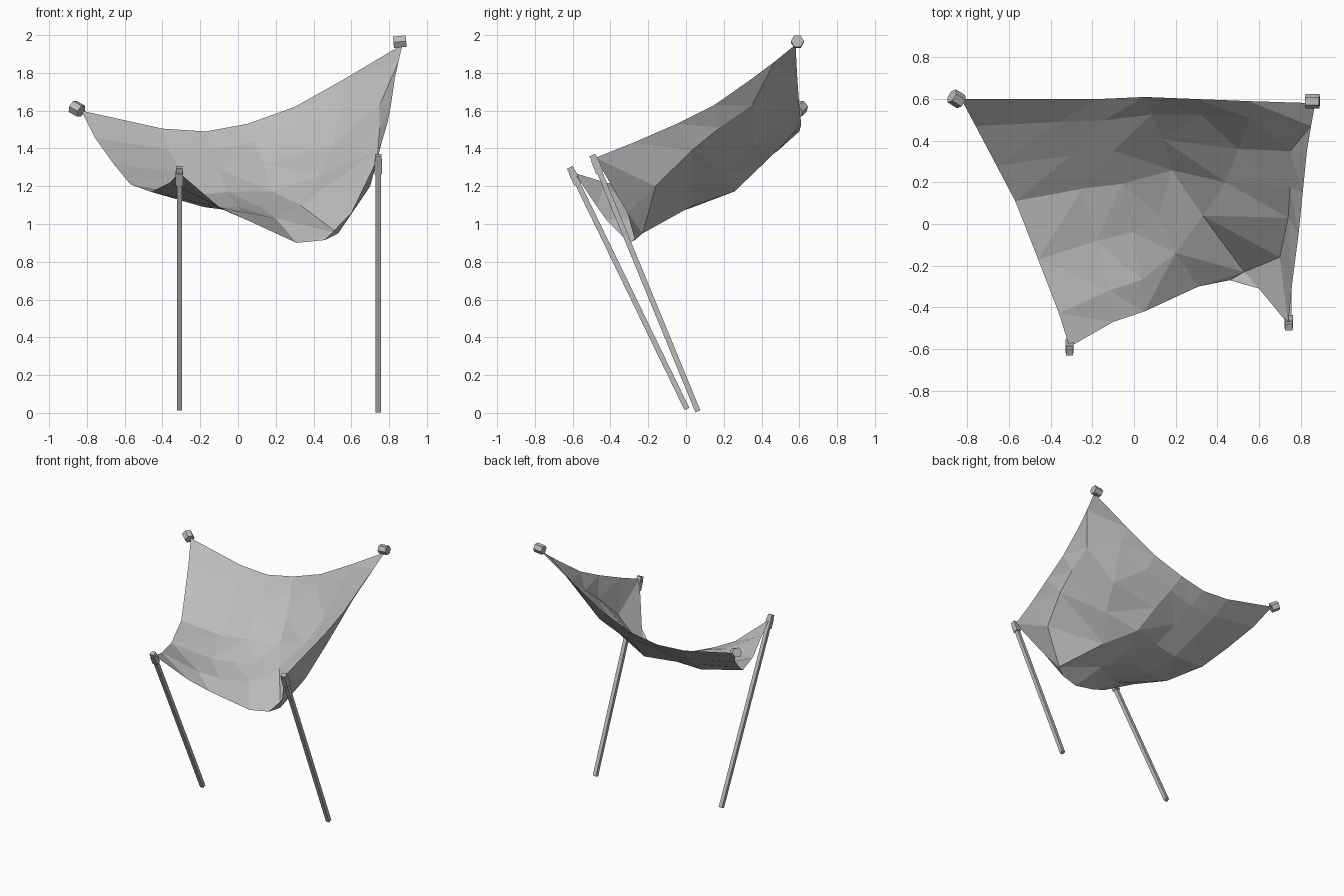
import bpy
import bmesh
from math import pi
from mathutils import Matrix, Vector

if "Cube" in bpy.data.objects:
    bpy.data.objects.remove(bpy.data.objects["Cube"], do_unlink=True)

grey = bpy.data.materials.new("plain_grey")
grey.use_nodes = True
shade = (0.5, 0.5, 0.5, 1.0)
grey.diffuse_color = shade
grey.node_tree.nodes["Principled BSDF"].inputs["Base Color"].default_value = shade


def finish(name, bm):
    """Turn a bmesh into a flat shaded grey object."""
    mesh = bpy.data.meshes.new(name)
    bm.to_mesh(mesh)
    bm.free()
    mesh.materials.append(grey)
    part = bpy.data.objects.new(name, mesh)
    bpy.context.collection.objects.link(part)
    return part


def prism(name, start, end, radius, sides):
    """Closed prism running from start to end."""
    start, end = Vector(start), Vector(end)
    axis = end - start
    bm = bmesh.new()
    bmesh.ops.create_cone(bm, cap_ends=True, segments=sides, radius1=radius,
                          radius2=radius, depth=axis.length,
                          matrix=Matrix.Rotation(pi / sides, 4, 'Z'))
    part = finish(name, bm)
    part.rotation_mode = 'QUATERNION'
    part.rotation_quaternion = axis.to_track_quat('Z', 'Y')
    part.location = (start + end) / 2


# Edges of the hanging cloth, front to back and right to left of the model
front_edge = [(-.31, -.59, 1.27), (-.1, -.47, 1.09), (.05, -.42, 1.02), (.31, -.3, .9),
              (.46, -.27, .915), (.6, -.31, 1.06), (.74, -.48, 1.35)]
back_edge = [(-.83, .6, 1.6), (-.4, .6, 1.505), (-.17, .6, 1.49), (.05, .61, 1.53),
             (.3, .6, 1.62), (.55, .59, 1.76), (.87, .58, 1.95)]
right_edge = [front_edge[0], (-.36, -.43, 1.22), (-.46, -.17, 1.17), (-.57, .11, 1.21),
              (-.66, .28, 1.32), (-.76, .47, 1.46), back_edge[0]]
left_edge = [front_edge[-1], (.76, -.28, 1.43), (.79, -.05, 1.53), (.81, .15, 1.63),
             (.83, .35, 1.77), (.85, .47, 1.86), back_edge[-1]]
front_edge, back_edge, right_edge, left_edge = (
    [Vector(p) for p in edge] for edge in (front_edge, back_edge, right_edge, left_edge))
steps = len(front_edge) - 1

# Folds where the cloth bunches up towards its left side
folds = {(3, 1): (.2, -.14, 1.03), (4, 1): (.53, -.23, .95), (5, 1): (.7, -.16, 1.2),
         (3, 2): (.12, .04, 1.09), (4, 2): (.33, .04, 1.1), (5, 2): (.74, .03, 1.39),
         (4, 3): (.44, .2, 1.26), (5, 3): (.75, .18, 1.51),
         (4, 4): (.5, .36, 1.42), (5, 4): (.75, .35, 1.63)}


def cloth_point(i, j):
    """Use a fold point, or blend the four edges and lift the middle."""
    if (i, j) in folds:
        return Vector(folds[i, j])
    u, v = i / steps, j / steps
    across = right_edge[j].lerp(left_edge[j], u)
    along = front_edge[i].lerp(back_edge[i], v)
    corners = front_edge[0].lerp(front_edge[-1], u).lerp(
        back_edge[0].lerp(back_edge[-1], u), v)
    lift = Vector((0, 0, 1.28 * u * (1 - u) * v * (1 - v)))
    return across + along - corners + lift


# Cloth sheet, in flat triangles
bm = bmesh.new()
grid = [[bm.verts.new(cloth_point(i, j)) for i in range(steps + 1)]
        for j in range(steps + 1)]
for j in range(steps):
    for i in range(steps):
        bm.faces.new((grid[j][i], grid[j][i + 1], grid[j + 1][i + 1], grid[j + 1][i]))
bmesh.ops.triangulate(bm, faces=bm.faces[:], quad_method='SHORT_EDGE')
finish("cloth", bm)

# Leaning square poles, each with a sleeve and a small tip at its top
for side, top, foot in (("right", (-.31, -.615, 1.30), (-.31, .005, .02)),
                        ("left", (.743, -.495, 1.365), (.743, .063, .008))):
    top, foot = Vector(top), Vector(foot)
    prism(side + "_pole", foot, top, .02, 4)
    prism(side + "_pole_tip", top.lerp(foot, .03), top, .024, 4)
    prism(side + "_pole_sleeve", top.lerp(foot, .07), top.lerp(foot, .02), .028, 4)

# Anchor blocks at the two back corners
prism("right_anchor", (-.83, .587, 1.597), (-.875, .615, 1.622), .037, 6)
prism("left_anchor", (.823, .59, 1.962), (.89, .59, 1.968), .035, 6)
